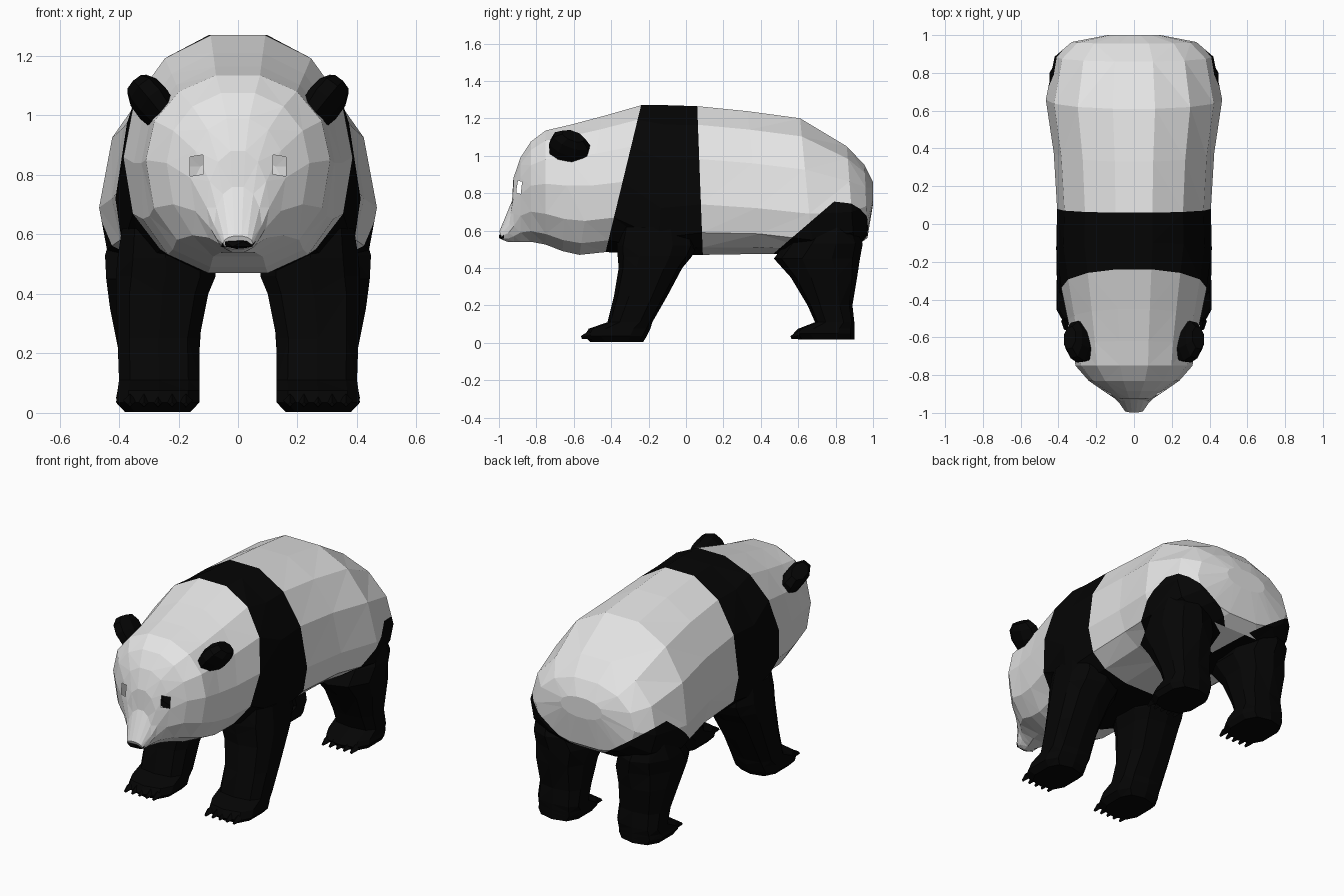
import bpy, bmesh, math
from mathutils import Matrix

if "Cube" in bpy.data.objects:
    bpy.data.objects.remove(bpy.data.objects["Cube"])


def material(name, rgb):
    m = bpy.data.materials.new(name)
    m.diffuse_color = (*rgb, 1)
    m.use_nodes = True
    m.node_tree.nodes["Principled BSDF"].inputs["Base Color"].default_value = m.diffuse_color
    return m


WHITE = material("white fur", (0.78, 0.78, 0.78))
BLACK = material("black fur", (0.0015, 0.0015, 0.0015))


def finish(bm, name, mats, mirror=False):
    bmesh.ops.recalc_face_normals(bm, faces=bm.faces[:])
    me = bpy.data.meshes.new(name)
    bm.to_mesh(me)
    bm.free()
    ob = bpy.data.objects.new(name, me)
    bpy.context.collection.objects.link(ob)
    for m in mats:
        me.materials.append(m)
    if mirror:
        ob.modifiers.new("mirror", 'MIRROR')
    return ob


def loft(bm, rings):
    """Skin closed rings of points; returns one list of faces per span."""
    vs = [[bm.verts.new(p) for p in r] for r in rings]
    n = len(vs[0])
    spans = [[bm.faces.new((a[i], a[(i + 1) % n], b[(i + 1) % n], b[i]))
              for i in range(n)] for a, b in zip(vs, vs[1:])]
    bm.faces.new(vs[0])
    bm.faces.new(vs[-1])
    return spans


def oval(n, up, low, offset=0.5):
    """Unit superellipse points with separate powers for upper and lower half."""
    pts = []
    for i in range(n):
        a = 2 * math.pi * (i + offset) / n
        c, s = math.cos(a), math.sin(a)
        p = 2 / (up if s > 0 else low)
        pts.append((math.copysign(abs(c) ** p, c), math.copysign(abs(s) ** p, s)))
    k = max(p[0] for p in pts)
    t, b = max(p[1] for p in pts), -min(p[1] for p in pts)
    return [(p[0] / k, p[1] / (t if p[1] > 0 else b)) for p in pts]


def body_ring(yt, yb, zt, zb, w, zw, low):
    pts = []
    for c, s in oval(14, 2.1, low, 0):
        z = zw + s * ((zt - zw) if s > 0 else (zw - zb))
        pts.append((c * w, yb + (yt - yb) * (z - zb) / (zt - zb), z))
    return pts


def cut(bm, co, no, test):
    faces = [f for f in bm.faces if test(f.calc_center_median())]
    geom = set(faces)
    for f in faces:
        geom.update(f.edges)
        geom.update(f.verts)
    bmesh.ops.bisect_plane(bm, geom=list(geom), plane_co=co, plane_no=no)


# body and head: y top, y bottom, z top, z bottom, half width, widest z, lower squareness
BODY = [
    (1.00, 1.00, 0.86, 0.74, 0.14, 0.80, 2.2),
    (0.955, 0.97, 0.95, 0.56, 0.33, 0.73, 2.5),
    (0.86, 0.90, 1.05, 0.51, 0.42, 0.70, 3.0),
    (0.61, 0.68, 1.20, 0.47, 0.467, 0.69, 3.6),
    (0.33, 0.40, 1.238, 0.475, 0.425, 0.72, 2.8),
    (0.06, 0.09, 1.265, 0.47, 0.407, 0.74, 2.8),
    (-0.10, -0.15, 1.27, 0.47, 0.412, 0.72, 3.6),
    (-0.24, -0.43, 1.27, 0.485, 0.385, 0.86, 2.4),
    (-0.45, -0.57, 1.21, 0.47, 0.35, 0.84, 2.4),
    (-0.62, -0.66, 1.165, 0.49, 0.325, 0.84, 2.4),
    (-0.75, -0.75, 1.135, 0.525, 0.31, 0.85, 2.3),
    (-0.83, -0.83, 1.075, 0.54, 0.24, 0.84, 2.1),
    (-0.885, -0.885, 0.99, 0.54, 0.16, 0.79, 2.0),
    (-0.923, -0.92, 0.88, 0.54, 0.105, 0.69, 2.0),
    (-0.93, -0.955, 0.76, 0.54, 0.08, 0.63, 2.2),
    (-0.998, -0.98, 0.595, 0.55, 0.05, 0.57, 2.2),
]
bm = bmesh.new()
spans = loft(bm, [body_ring(*r) for r in BODY])
for f in spans[5] + spans[6]:          # shoulder band
    f.material_index = 1
bmesh.ops.triangulate(bm, faces=bm.faces[:])

# hip patches: cut along a side slope and a rump slope on each side
back = lambda c: c.y > 0.35
cut(bm, (0, 0.53, 0.53), (0, -0.86, 1), back)
for s in (1, -1):
    cut(bm, (s * 0.46, 0, 0.78), (-s * 0.7, 0, 1), lambda c: back(c) and c.x * s > -0.02)
for f in bm.faces:
    c = f.calc_center_median()
    if back(c) and c.z < 0.53 + 0.86 * (c.y - 0.53) and c.z < 0.78 - 0.7 * (0.46 - abs(c.x)):
        f.material_index = 1

# open eye holes in the face
for s in (1, -1):
    face = lambda c: c.y < -0.74 and c.x * s > 0 and c.z > 0.6
    for x in (0.118, 0.162):
        cut(bm, (s * x, 0, 0), (1, 0, 0), face)
    for z in (0.82, 0.885):
        cut(bm, (0, 0, z), (0.15 * s, 0, 1), lambda c: face(c) and 0.118 < abs(c.x) < 0.162)
eyes = []
for f in bm.faces:
    c = f.calc_center_median()
    if c.y < -0.74 and 0.118 < abs(c.x) < 0.162 and 0.82 < c.z + 0.15 * abs(c.x) < 0.885:
        eyes.append(f)
bmesh.ops.delete(bm, geom=eyes, context='FACES')
finish(bm, "body_and_head", [WHITE, BLACK])


# legs: z, y front, y back, x inner, x outer, squareness
def leg(name, rows, toe_y):
    bm = bmesh.new()
    rings = []
    for z, y0, y1, x0, x1, p in rows:
        rings.append([((x0 + x1) / 2 + c * (x1 - x0) / 2,
                       (y0 + y1) / 2 + s * (y1 - y0) / 2, z) for c, s in oval(10, p, p)])
    loft(bm, rings)
    bmesh.ops.triangulate(bm, faces=bm.faces[:])
    # claws
    for i in range(5):
        m = Matrix.Translation((0.175 + i * 0.047, toe_y, 0.035)) @ Matrix.Rotation(math.radians(105), 4, 'X')
        bmesh.ops.create_cone(bm, cap_ends=True, segments=4, radius1=0.024,
                              radius2=0.008, depth=0.05, matrix=m)
    finish(bm, name, [BLACK], True)


leg("front_leg", [
    (0.62, -0.35, 0.04, 0.13, 0.39, 2.4),
    (0.52, -0.37, 0.06, 0.08, 0.405, 2.5),
    (0.46, -0.365, 0.03, 0.075, 0.41, 2.6),
    (0.40, -0.36, -0.02, 0.10, 0.41, 2.8),
    (0.25, -0.385, -0.10, 0.13, 0.405, 2.8),
    (0.11, -0.42, -0.18, 0.13, 0.40, 3),
    (0.075, -0.52, -0.19, 0.13, 0.405, 3),
    (0.035, -0.545, -0.21, 0.13, 0.41, 3),
    (0.003, -0.51, -0.23, 0.16, 0.38, 2.8)], -0.535)
leg("hind_leg", [
    (0.62, 0.64, 0.90, 0.18, 0.42, 2.0),
    (0.53, 0.53, 0.945, 0.12, 0.447, 2.0),
    (0.45, 0.47, 0.93, 0.09, 0.443, 2.2),
    (0.35, 0.56, 0.915, 0.12, 0.43, 2.5),
    (0.20, 0.65, 0.89, 0.13, 0.40, 2.8),
    (0.11, 0.69, 0.90, 0.13, 0.40, 3),
    (0.075, 0.60, 0.90, 0.13, 0.405, 3),
    (0.05, 0.575, 0.90, 0.13, 0.41, 3),
    (0.018, 0.60, 0.90, 0.15, 0.39, 2.8)], 0.585)


# ears: faceted cups leaning outward, narrow where they meet the head
bm = bmesh.new()
place = (Matrix.Translation((0.265, -0.635, 1.015)) @ Matrix.Rotation(math.radians(-20), 4, 'X')
         @ Matrix.Rotation(math.radians(38), 4, 'Y'))
rings = []
for h, wide, thick in ((-0.06, 0.075, 0.045), (0.03, 0.108, 0.058), (0.085, 0.10, 0.055), (0.122, 0.06, 0.04)):
    rings.append([place @ (Matrix.Translation((c * thick, s * wide, h))).to_translation()
                  for c, s in oval(8, 2, 2)])
loft(bm, rings)
finish(bm, "ear", [BLACK], True)

# nose and mouth
bm = bmesh.new()
bmesh.ops.create_icosphere(bm, subdivisions=1, radius=1, matrix=Matrix.Translation(
    (0, -0.973, 0.568)) @ Matrix.Diagonal((0.066, 0.03, 0.02, 1)))
finish(bm, "nose", [BLACK])
